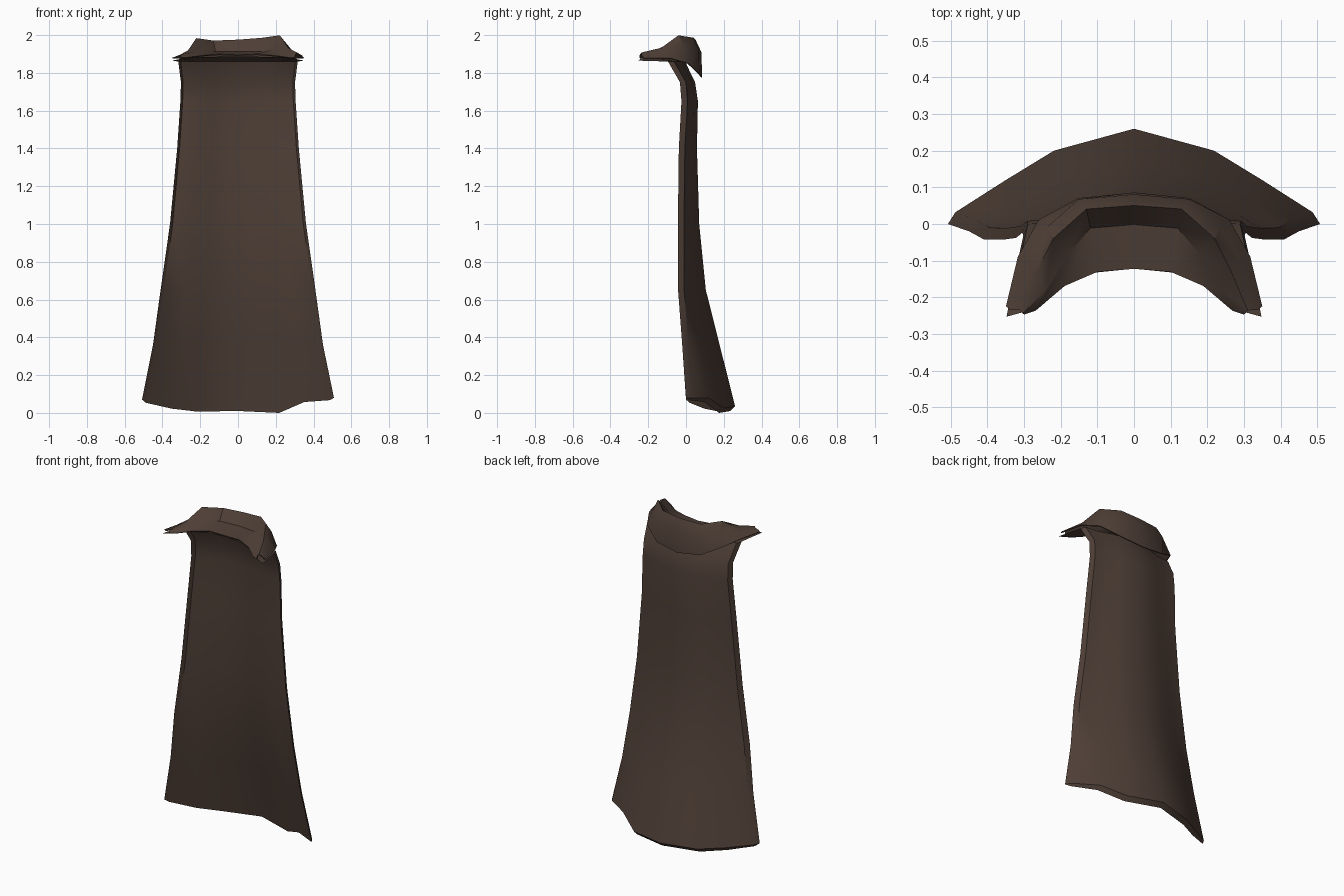
import bpy, bmesh, math

if "Cube" in bpy.data.objects:
    bpy.data.objects.remove(bpy.data.objects["Cube"])

cloth = bpy.data.materials.new("dark brown cloth")
cloth.diffuse_color = (0.078, 0.050, 0.038, 1)
cloth.use_nodes = True
cloth.node_tree.nodes["Principled BSDF"].inputs["Base Color"].default_value = cloth.diffuse_color


def loft(name, rows, thickness=0):
    """Skin a sheet across rows of points, optionally with a cloth thickness."""
    bm = bmesh.new()
    grid = [[bm.verts.new(p) for p in row] for row in rows]
    for a, b in zip(grid, grid[1:]):
        for i in range(len(a) - 1):
            bm.faces.new((a[i], a[i + 1], b[i + 1], b[i]))
    bmesh.ops.remove_doubles(bm, verts=bm.verts, dist=0.0005)
    bmesh.ops.recalc_face_normals(bm, faces=bm.faces)
    mesh = bpy.data.meshes.new(name)
    bm.to_mesh(mesh)
    bm.free()
    mesh.materials.append(cloth)
    ob = bpy.data.objects.new(name, mesh)
    bpy.context.collection.objects.link(ob)
    bpy.ops.object.select_all(action="DESELECT")
    ob.select_set(True)
    bpy.context.view_layer.objects.active = ob
    if thickness:
        mod = ob.modifiers.new("cloth thickness", "SOLIDIFY")
        mod.thickness = thickness
        mod.offset = 0
        bpy.ops.object.modifier_apply(modifier=mod.name)
    bpy.ops.object.shade_smooth_by_angle(angle=math.radians(35))
    return ob


def both_sides(half, left_drop=0.0):
    """Mirror a half row (centre to right end) into a full left-to-right row."""
    left = [(-x, y, z - left_drop) for x, y, z in half[:0:-1]]
    return left + list(half)


# Cape: each row has height, half width, edge depth, centre depth, lining gap
STATIONS = (0, 0.43, 0.69, 0.96, 1)
BULGE = (1, 0.77, 0.46, 0, 0)
GAP = (1, 1, 0.9, 0.5, 0)
HEM_RIGHT = (0.035, 0.025, 0.08, 0.08, 0.08)
HEM_LEFT = (0.035, 0.032, 0.045, 0.066, 0.07)


def cape_row(z, w, edge, centre, gap):
    """Full row of the cape; a turned-back strip runs down both edges."""
    row = []
    for side, lift in ((-1, HEM_LEFT), (1, HEM_RIGHT)):
        half = []
        for i, (s, f) in enumerate(zip(STATIONS, BULGE)):
            y = edge + (centre - edge) * f + (0.032 if i == 3 else 0) - gap * GAP[i]
            h = lift[i] - gap * GAP[i] if z == 0 else 0
            half.append((side * w * s, y, z + h))
        row += half[::-1] if side < 0 else half[1:]
    return row


outer, lining = [], []
for z, w, edge, centre, gap in (
        (0.00, 0.508, 0.00, 0.26, 0.025),
        (0.36, 0.45, -0.02, 0.178, 0.025),
        (0.65, 0.41, -0.042, 0.105, 0.025),
        (1.00, 0.36, -0.043, 0.07, 0.022),
        (1.40, 0.322, -0.038, 0.058, 0.02),
        (1.65, 0.305, -0.024, 0.063, 0.018),
        (1.75, 0.302, -0.032, 0.048, 0.015),
        (1.86, 0.316, -0.095, -0.005, 0.008)):
    outer.append(cape_row(z, w, edge, centre, 0))
    lining.append(cape_row(z, w, edge, centre, gap))
# the top of the cape curls forward over the shoulders
lip_row = both_sides([(0, -0.122, 1.888), (0.13, -0.135, 1.885), (0.21, -0.18, 1.885),
                      (0.30, -0.24, 1.875), (0.348, -0.253, 1.865)])
loft("cape", [lip_row] + lining[::-1] + outer + [lip_row])

# Cowl collar: front lip, neck hollow, rim, outer roll, hanging back hem
lip = [(0, -0.122, 1.892), (0.10, -0.13, 1.897), (0.19, -0.168, 1.89),
       (0.27, -0.235, 1.88), (0.30, -0.245, 1.878)]
hollow = [(0, 0.0, 1.91), (0.12, -0.01, 1.91), (0.18, -0.08, 1.92),
          (0.24, -0.18, 1.905), (0.305, -0.243, 1.895)]
rim = [(0, 0.05, 1.973), (0.13, 0.04, 1.983), (0.22, -0.04, 1.996),
       (0.265, -0.13, 1.93), (0.31, -0.235, 1.905)]
roll = [(0, 0.078, 1.91), (0.15, 0.065, 1.92), (0.235, -0.01, 1.94),
        (0.29, -0.11, 1.91), (0.335, -0.235, 1.892)]
hem = [(0, 0.083, 1.775), (0.15, 0.068, 1.795), (0.258, 0.01, 1.85),
       (0.315, -0.09, 1.878), (0.348, -0.225, 1.878)]
loft("collar", [both_sides(lip), both_sides(hollow), both_sides(rim, 0.015),
                both_sides(roll, 0.01), both_sides(hem)], 0.006)
